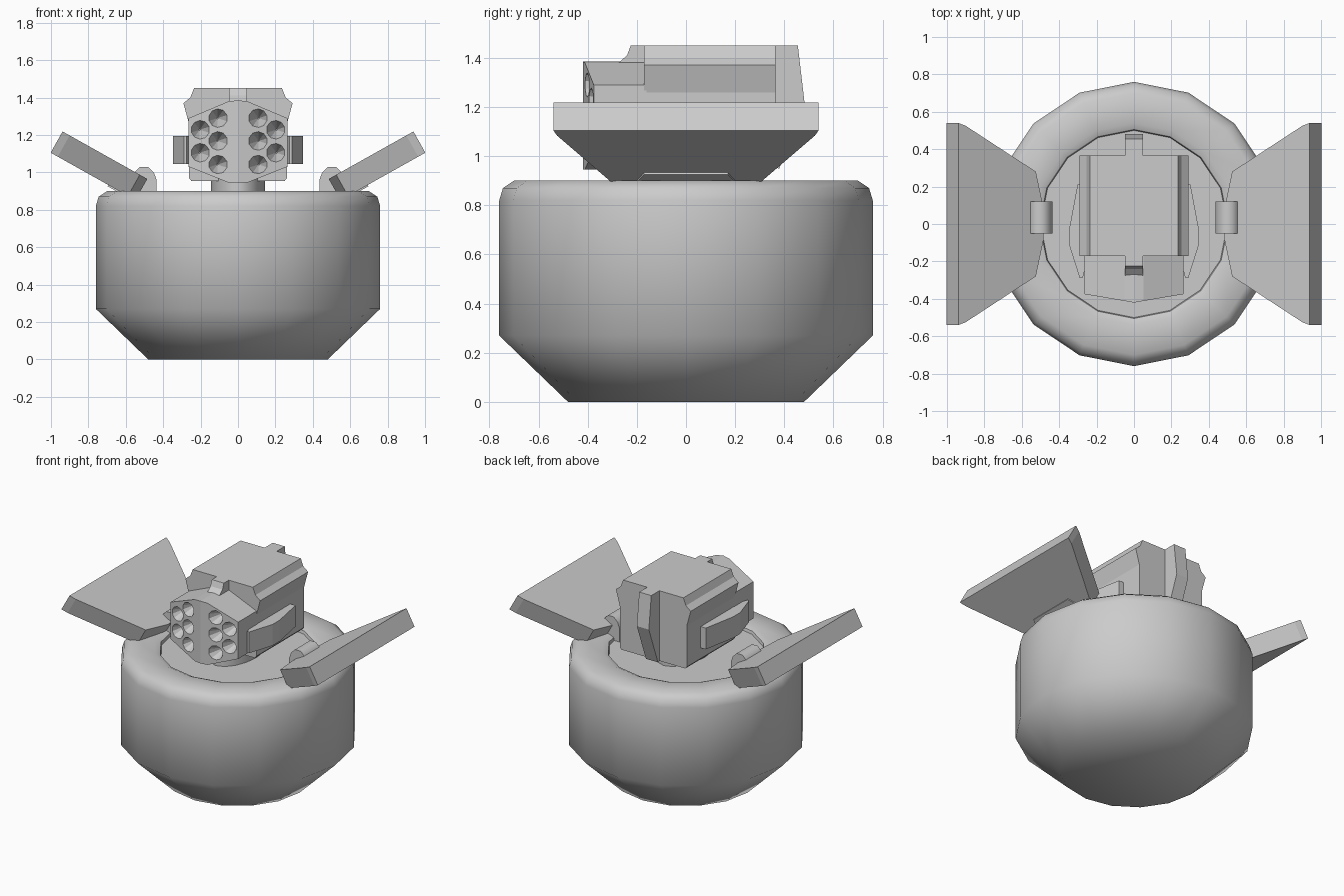
import bpy, bmesh, math
from mathutils import Vector, Matrix

if "Cube" in bpy.data.objects:
    bpy.data.objects.remove(bpy.data.objects["Cube"])


def finish(name, bm, smooth=None):
    bmesh.ops.recalc_face_normals(bm, faces=bm.faces)
    me = bpy.data.meshes.new(name)
    bm.to_mesh(me)
    bm.free()
    ob = bpy.data.objects.new(name, me)
    bpy.context.collection.objects.link(ob)
    if smooth:
        bpy.ops.object.select_all(action='DESELECT')
        ob.select_set(True)
        bpy.context.view_layer.objects.active = ob
        bpy.ops.object.shade_smooth_by_angle(angle=math.radians(smooth))
    return ob


def prism(name, pts, offset, smooth=None):
    """Extrude a closed outline of 3D points along an offset vector."""
    bm = bmesh.new()
    a = [bm.verts.new(p) for p in pts]
    b = [bm.verts.new(Vector(p) + Vector(offset)) for p in pts]
    bm.faces.new(a)
    bm.faces.new(b[::-1])
    for i in range(len(a)):
        j = (i + 1) % len(a)
        bm.faces.new((a[i], a[j], b[j], b[i]))
    return finish(name, bm, smooth)


def lathe(name, profile, sides, sx=1, sy=1, smooth=40):
    """Stack of rings closed by flat caps at both ends."""
    bm = bmesh.new()
    rings = []
    for r, z in profile:
        rings.append([bm.verts.new((sx * r * math.cos(2 * math.pi * i / sides),
                                    sy * r * math.sin(2 * math.pi * i / sides), z))
                      for i in range(sides)])
    for lo, hi in zip(rings, rings[1:]):
        for i in range(sides):
            j = (i + 1) % sides
            bm.faces.new((lo[i], lo[j], hi[j], hi[i]))
    bm.faces.new(rings[0])
    bm.faces.new(rings[-1])
    return finish(name, bm, smooth)


# Round housing with rounded rim and shallow recessed floor
lathe("housing", [(.48, 0), (.76, .27), (.76, .82), (.745, .87), (.70, .90),
                  (.54, .90), (.505, .885), (.50, .865)], 16, smooth=50)
# Pedestal under the launcher
lathe("pedestal", [(1, .85), (1, .98)], 16, .145, .25)

# Opened lids, underside brackets, hinges and side fins on both sides
slope = .56
normal = Vector((slope, 0, -1)).normalized()
for s, side in ((1, "right"), (-1, "left")):
    def lid_point(x, y, depth=0):
        p = Vector((x, y, .965 + slope * (x - .485))) + normal * depth
        return (s * p.x, p.y, p.z)
    drop = (s * normal.x, 0, normal.z)
    half = [(.485, .09), (.525, .28), (.90, .525), (.938, .54)]
    outline = half + [(x, -y) for x, y in half[::-1]]
    prism("lid_" + side, [lid_point(x, y) for x, y in outline],
          Vector(drop) * .13)
    prism("lid_bracket_" + side,
          [lid_point(x, y, .12) for x, y in ((.50, .24), (.63, .17), (.63, -.17), (.50, -.24))],
          Vector(drop) * .018)
    prism("hinge_" + side,
          [(s * x, -.05, z) for x, z in ((.435, .86), (.435, .96), (.45, 1.0), (.48, 1.03),
                                         (.525, 1.03), (.555, 1.0), (.57, .96), (.57, .86))],
          (0, .17, 0), 50)
    prism("side_fin_" + side,
          [(s * x, y, 1.045) for x, y in ((.25, .21), (.302, .21), (.347, -.03), (.347, -.11),
                                          (.29, -.29), (.275, -.29), (.25, -.2))],
          (0, 0, .15))

# Launcher body, cross-section extruded front to back
half = [(.25, .955), (.262, .97), (.262, 1.26), (.292, 1.37), (.255, 1.40), (.235, 1.45)]
prism("launcher_body",
      [(x, -.17, z) for x, z in half] + [(-x, -.17, z) for x, z in half[::-1]],
      (0, .535, 0))

# Front pod with a shallow V-shaped face
bm = bmesh.new()
sect = [(0, .945), (.05, .945), (.264, 1.03), (.264, 1.29), (.05, 1.38), (0, 1.385)]
FRONT = lambda x: -.42 + .17 * abs(x)
for s in (1, -1):
    a = [bm.verts.new((s * x, FRONT(x), z)) for x, z in sect]
    b = [bm.verts.new((s * x, -.16, z)) for x, z in sect]
    bm.faces.new(a)
    bm.faces.new(b)
    for i in range(5):
        bm.faces.new((a[i], a[i + 1], b[i + 1], b[i]))
bmesh.ops.remove_doubles(bm, verts=bm.verts, dist=.0001)
pod = finish("front_pod", bm)

# Ten conical tube mouths cut into the pod
bm = bmesh.new()
for s in (1, -1):
    for x, z in ((.11, 1.29), (.11, 1.168), (.11, 1.042), (.205, 1.228), (.205, 1.105)):
        turn = Matrix.Translation((s * x, FRONT(x) + .03, z)) @ Matrix.Rotation(-math.pi / 2, 4, 'X')
        bmesh.ops.create_cone(bm, cap_ends=True, segments=10, radius1=.068, radius2=.004,
                              depth=.14, matrix=turn)
cutter = finish("tube_cutter", bm)
cutter.hide_render = True
cutter.hide_viewport = False
mod = pod.modifiers.new("tubes", 'BOOLEAN')
mod.operation = 'DIFFERENCE'
mod.solver = 'EXACT'
mod.object = cutter
bpy.context.view_layer.update()
cut = bpy.data.meshes.new_from_object(pod.evaluated_get(bpy.context.evaluated_depsgraph_get()))
pod.modifiers.clear()
pod.data = cut
bpy.data.objects.remove(cutter)

# Spine ribs at rear and front
for name, prof in (("rear_rib", ((.35, 1.45), (.455, 1.45), (.482, 1.22), (.38, .95), (.35, .955))),
                   ("front_rib", ((-.16, 1.45), (-.225, 1.45), (-.24, 1.41), (-.275, 1.38), (-.16, 1.36)))):
    prism(name, [(-.047, y, z) for y, z in prof], (.094, 0, 0))
